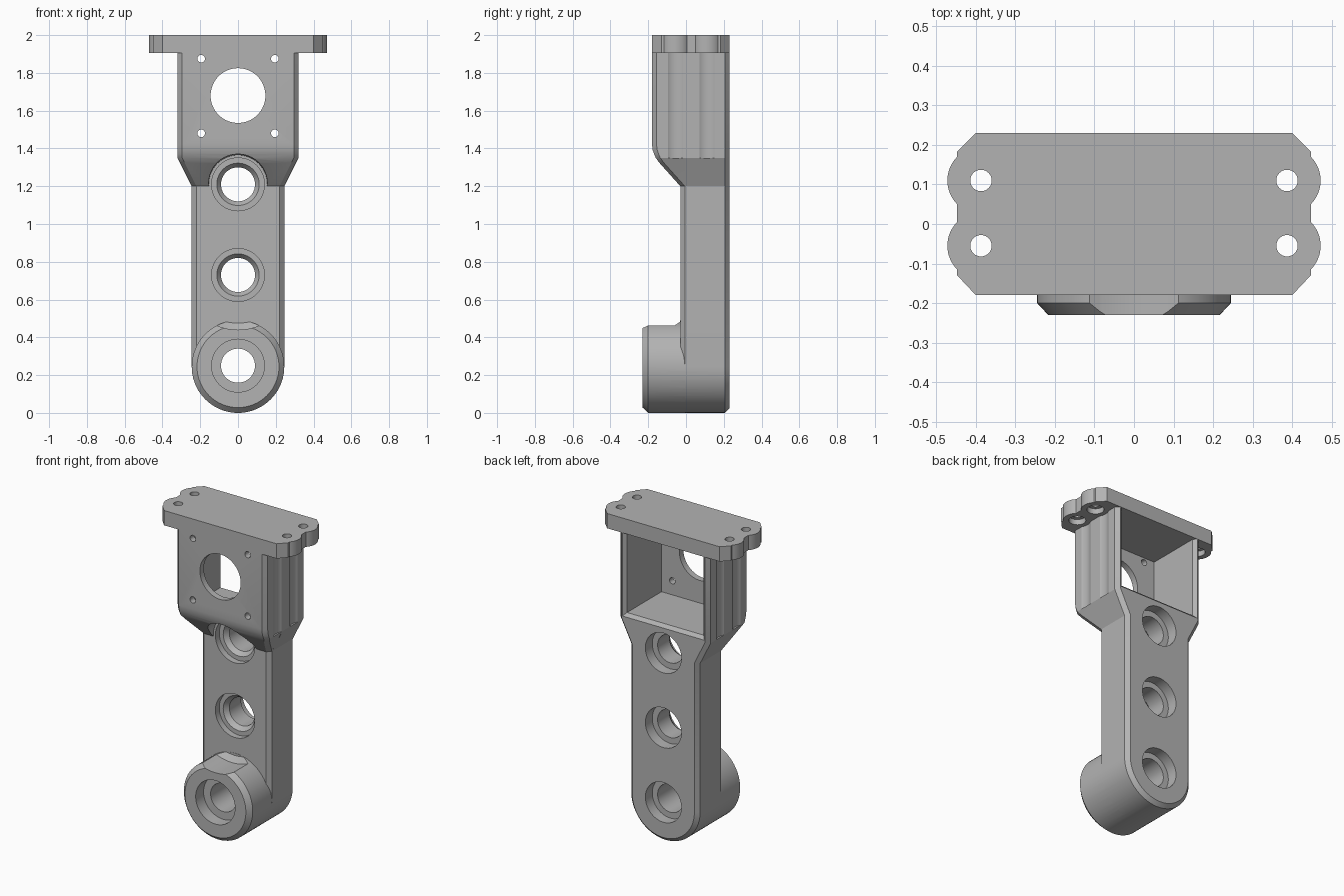
import bpy, bmesh, math
from mathutils import Vector

if "Cube" in bpy.data.objects:
    bpy.data.objects.remove(bpy.data.objects["Cube"])

GREY = (0.45, 0.45, 0.45, 1)
grey = bpy.data.materials.new("plain grey")
grey.use_nodes = True
grey.diffuse_color = GREY
grey.node_tree.nodes["Principled BSDF"].inputs["Base Color"].default_value = GREY


def loft(name, rings):
    """Closed solid skinned through rings of equal point count."""
    bm = bmesh.new()
    loops = [[bm.verts.new(p) for p in ring] for ring in rings]
    n = len(loops[0])
    for a, b in zip(loops, loops[1:]):
        for i in range(n):
            j = (i + 1) % n
            bm.faces.new((a[i], a[j], b[j], b[i]))
    bm.faces.new(loops[0])
    bm.faces.new(loops[-1])
    bmesh.ops.recalc_face_normals(bm, faces=bm.faces)
    mesh = bpy.data.meshes.new(name)
    bm.to_mesh(mesh)
    bm.free()
    mesh.materials.append(grey)
    ob = bpy.data.objects.new(name, mesh)
    bpy.context.collection.objects.link(ob)
    return ob


def circle(r, steps=64):
    return [(r * math.cos(2 * math.pi * i / steps), r * math.sin(2 * math.pi * i / steps))
            for i in range(steps)]


def turned(name, profile, x, z):
    """Solid turned about a front-to-back axis; profile is (radius, y)."""
    return loft(name, [[(x + u, y, z + v) for u, v in circle(r)] for r, y in profile])


def post(name, r, x, y, z0, z1):
    return loft(name, [[(x + u, y + v, z) for u, v in circle(r)] for z in (z0, z1)])


def inset(pts, d):
    """Offset a counter-clockwise outline inward by d."""
    pts = [Vector(p) for p in pts]
    out = []
    for i, p in enumerate(pts):
        a = (p - pts[i - 1]).normalized()
        b = (pts[(i + 1) % len(pts)] - p).normalized()
        na, nb = Vector((-a.y, a.x)), Vector((-b.y, b.x))
        out.append(p + (na + nb) * d / (1 + na.dot(nb)))
    return out


def combine(target, tool, operation="DIFFERENCE"):
    mod = target.modifiers.new("cut", "BOOLEAN")
    mod.operation, mod.solver, mod.object = operation, "EXACT", tool
    bpy.context.view_layer.objects.active = target
    bpy.ops.object.modifier_apply(modifier=mod.name)
    bpy.data.objects.remove(tool)


# Arm with rounded foot, flaring into the housing, chamfered front and back
R = 0.245
half = [(R, 1.2), (0.32, 1.35), (0.32, 1.93)]
outline = [(R * math.cos(math.pi * (1 + i / 40)), R + R * math.sin(math.pi * (1 + i / 40)))
           for i in range(41)]
outline += half + [(-x, z) for x, z in reversed(half)]
C = 0.024
body = loft("arm_and_housing", [[(x, y, z) for x, z in inset(outline, d)]
            for y, d in ((-0.03, C), (-0.03 + C, 0), (0.23 - C, 0), (0.23, C))])

# Forward housing with a rounded sloping underside
levels = [(1.2, R, -0.03), (1.325, 0.307, -0.142), (1.35, 0.32, -0.16),
          (1.37, 0.32, -0.169), (1.39, 0.32, -0.176), (1.42, 0.32, -0.18), (1.91, 0.32, -0.18)]
rings = []
for z, w, y in levels:
    side = [(w - C, y, z), (w, y + C, z), (w, 0.1, z)]
    rings.append(side + [(-a, b, c) for a, b, c in reversed(side)])
combine(body, loft("housing_front", rings), "UNION")

# Clearance around the upper hole
combine(body, turned("upper_clearance", [(0.165, -0.3), (0.155, -0.03)], 0, 1.21))

# Foot boss, relieved around the middle hole
boss = turned("boss", [(R - 0.028, -0.23), (R, -0.2), (R, 0.1)], 0, R)
combine(boss, turned("boss_relief", [(0.29, -0.3), (0.29, -0.06), (0.255, -0.031)], 0, 0.73))
combine(body, boss, "UNION")

# Pocket open to the back, with a chamfered mouth
pocket = []
for y, e in ((-0.14, 0), (0.21, 0), (0.25, 0.04)):
    w, z0, z1 = 0.272 + e, 1.39 - e, 1.97
    pocket.append([(-w, y, z0), (w, y, z0), (w, y, z1), (-w, y, z1)])
combine(body, loft("pocket", pocket))

# Stepped bolt holes down the arm
back = [(0.09, 0.16), (0.128, 0.16), (0.128, 0.3)]
for z in (0.73, 1.21):
    combine(body, turned("bolt_hole", [(0.14, -0.3), (0.14, 0.01), (0.112, 0.01), (0.09, 0.04)] + back, 0, z))
combine(body, turned("foot_hole", [(0.14, -0.3), (0.14, -0.15), (0.09, -0.15)] + back, 0, 0.25))

# Large opening and four screw holes in the housing front
combine(body, turned("front_opening", [(0.145, -0.3), (0.145, -0.05)], 0, 1.68))
for x in (-0.195, 0.195):
    for z in (1.48, 1.875):
        combine(body, turned("screw_hole", [(0.02, -0.3), (0.02, -0.05)], x, z))

# Top plate with four rounded lugs
corner = [(0.4, -0.18), (0.447, -0.13), (0.447, 0.183), (0.4, 0.23)]
edge = corner + [(-x, y) for x, y in reversed(corner)]
plate = loft("top_plate", [[(x, y, z) for x, y in edge] for z in (1.905, 2.0)])
lugs = [(x, y) for x in (-0.387, 0.387) for y in (-0.055, 0.11)]
for x, y in lugs:
    combine(plate, post("lug", 0.085, x, y, 1.905, 2.0), "UNION")
for x, y in lugs:
    combine(plate, post("lug_hole", 0.027, x, y, 1.8, 2.1))
    combine(plate, post("lug_recess", 0.05, x, y, 1.8, 1.94))
    combine(body, post("wall_groove", 0.078, x, y, 1.35, 1.95))

# Smooth the round walls, keep edges crisp
for ob in (body, plate):
    bpy.ops.object.select_all(action="DESELECT")
    ob.select_set(True)
    bpy.context.view_layer.objects.active = ob
    bpy.ops.object.shade_smooth_by_angle(angle=math.radians(25))
